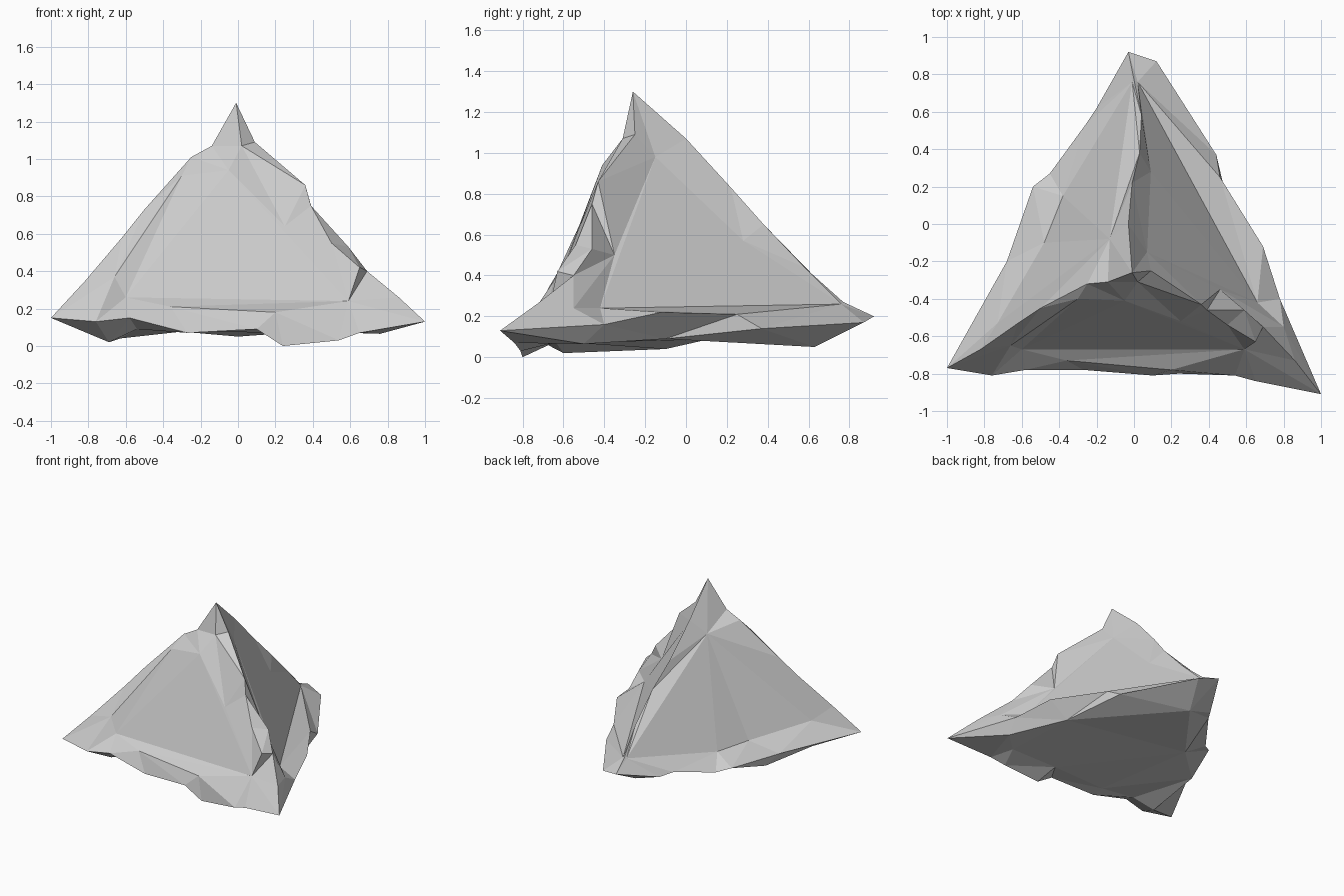
import bpy, bmesh
from mathutils import Vector as V

if "Cube" in bpy.data.objects:
    bpy.data.objects.remove(bpy.data.objects["Cube"])

# corner points of the shard
APEX, LEFT = (-.01, -.26, 1.30), (-1, -.77, .15)
RIGHT, BACK = (1, -.91, .13), (-.03, .92, .20)

# chipped ridges running down from the apex
left_ridge = [APEX, (-.14, -.31, 1.07), (-.25, -.32, 1.01), (-.5, -.45, .73), (-.62, -.53, .58),
              (-.82, -.67, .345), LEFT]
right_ridge = [APEX, (.09, -.25, 1.09), (.36, -.43, .86), (.39, -.46, .75), (.59, -.46, .53),
               (.69, -.55, .40), (.86, -.73, .26), RIGHT]
back_ridge = [APEX, (-.03, 0, 1.07), (-.01, .22, .83), (.03, .38, .65), (.04, .58, .44),
              (0, .77, .27), BACK]

# ragged bottom edges
front_base = [LEFT, (-.76, -.81, .13), (-.58, -.78, .15), (-.27, -.78, .07), (.1, -.81, .09),
              (.24, -.8, 0), (.54, -.81, .03), (.65, -.84, .07), RIGHT]
right_base = [RIGHT, (.78, -.4, .16), (.69, -.12, .22), (.46, .25, .21), (.44, .37, .14),
              (.12, .87, .17), BACK]
left_base = [BACK, (-.2, .62, .11), (-.26, .53, .13), (-.45, .27, .08), (-.54, .2, .11),
             (-.68, -.2, .11), LEFT]

# large flat plate in the middle of each side
front_plate = [(.02, -.31, 1.07), (.25, -.52, .64), (.5, -.54, .55), (.65, -.63, .42),
               (.59, -.67, .24), (.2, -.78, .18), (-.36, -.73, .21), (-.6, -.67, .26),
               (-.66, -.65, .37), (-.3, -.40, .91), (-.05, -.41, .94)]
right_plate = [(.07, -.15, .98), (.09, .28, .57), (.02, .76, .26), (.66, -.42, .24),
               (.8, -.55, .24), (.46, -.35, .5)]
left_plate = [(-.13, -.08, .96), (-.73, -.53, .26), (-.48, -.1, .2),
              (-.38, .15, .18), (-.01, .76, .26)]
base_plate = [(-.69, -.6, .02), (-.54, -.65, .09), (-.27, -.68, .08), (.2, -.65, .07),
              (.6, -.65, .07), (.76, -.5, .065), (.55, -.1, .09), (0, .63, .05),
              (-.4, .1, .085), (-.63, -.1, .04)]

bm = bmesh.new()
cache = {}


def vert(p):
    if p not in cache:
        cache[p] = bm.verts.new(p)
    return cache[p]


def loop(*lines):
    """Join polylines end to end into one closed loop."""
    return [p for line in lines for p in line[:-1]]


def side(outer, plate, fills=None):
    """Fill the plate and facet the gap between it and the outer loop."""
    for fill in fills or [range(len(plate))]:
        bm.faces.new([vert(plate[k]) for k in fill])
    n, m, i, j = len(outer), len(plate), 0, 0
    while i < n or j < m:
        o, o2 = outer[i % n], outer[(i + 1) % n]
        q, q2 = plate[j % m], plate[(j + 1) % m]
        if j == m or (i < n and (V(o2) - V(q)).length < (V(o) - V(q2)).length):
            bm.faces.new([vert(o), vert(o2), vert(q)])
            i += 1
        else:
            bm.faces.new([vert(o), vert(q2), vert(q)])
            j += 1


# front: facet under the tip, chipped right edge, main plate, sloping ledge, left facet
side(loop(right_ridge, front_base[::-1], left_ridge[::-1]), front_plate,
     [(0, 1, 10), (1, 2, 3, 4), (1, 4, 10), (4, 7, 10), (4, 5, 6, 7), (7, 8, 9, 10)])

# right: main plate with a chip broken out next to its ridge
side(loop(back_ridge, right_base[::-1], right_ridge[::-1]), right_plate,
     [(0, 1, 3), (1, 2, 3), (0, 3, 5), (3, 4, 5)])

# left side and underside
side(loop(left_ridge, left_base[::-1], back_ridge[::-1]), left_plate)
side(loop(front_base, right_base, left_base), base_plate)

bmesh.ops.triangulate(bm, faces=bm.faces[:])
bmesh.ops.recalc_face_normals(bm, faces=bm.faces[:])
mesh = bpy.data.meshes.new("rock_shard")
bm.to_mesh(mesh)
bm.free()
bpy.context.collection.objects.link(bpy.data.objects.new("rock_shard", mesh))
